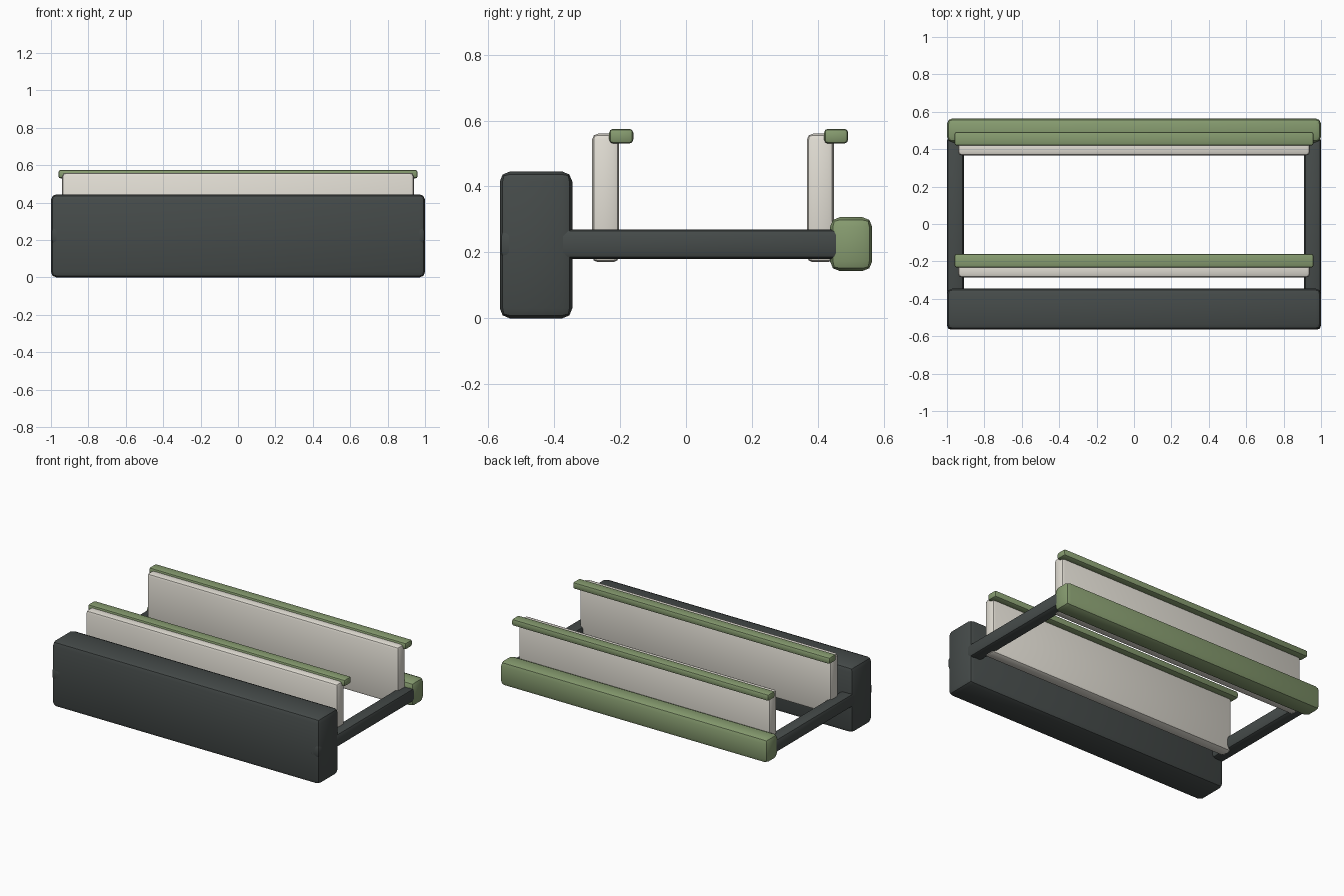
import bpy

if "Cube" in bpy.data.objects:
    bpy.data.objects.remove(bpy.data.objects["Cube"])


def material(name, rgb):
    m = bpy.data.materials.new(name)
    m.diffuse_color = (*rgb, 1)
    m.use_nodes = True
    m.node_tree.nodes["Principled BSDF"].inputs["Base Color"].default_value = m.diffuse_color
    return m


DARK = material("charcoal", (0.06, 0.07, 0.068))
GREEN = material("sage_green", (0.24, 0.33, 0.16))
CREAM = material("cream", (0.76, 0.73, 0.66))


def box(name, x, y, z, bevel, mat):
    """Rounded box from (min, max) ranges."""
    r = (x, y, z)
    bpy.ops.mesh.primitive_cube_add(size=1, location=[(a + b) / 2 for a, b in r])
    o = bpy.context.object
    o.name = name
    o.scale = [b - a for a, b in r]
    bpy.ops.object.transform_apply(location=False, rotation=False, scale=True)
    mod = o.modifiers.new("rounded_edges", 'BEVEL')
    mod.width = bevel
    mod.segments = 2
    bpy.ops.object.modifier_apply(modifier=mod.name)
    o.data.materials.append(mat)
    bpy.ops.object.shade_smooth_by_angle()
    return o


# Tall front body and low rear rail
box("front_body", (-1, 1), (-0.565, -0.345), (0, 0.445), 0.03, DARK)
box("rear_rail", (-1, 1), (0.437, 0.565), (0.143, 0.307), 0.03, GREEN)

# Side arms joining front to rear
for side, x in (("left", (-0.999, -0.91)), ("right", (0.91, 0.999))):
    box(side + "_arm", x, (-0.565, 0.467), (0.18, 0.27), 0.02, DARK)

# Upright panels, each with an offset cap strip
for label, y in (("front", -0.285), ("rear", 0.367)):
    box(label + "_panel", (-0.94, 0.94), (y, y + 0.082), (0.17, 0.56), 0.018, CREAM)
    box(label + "_cap", (-0.96, 0.96), (y + 0.052, y + 0.125), (0.53, 0.575), 0.012, GREEN)
